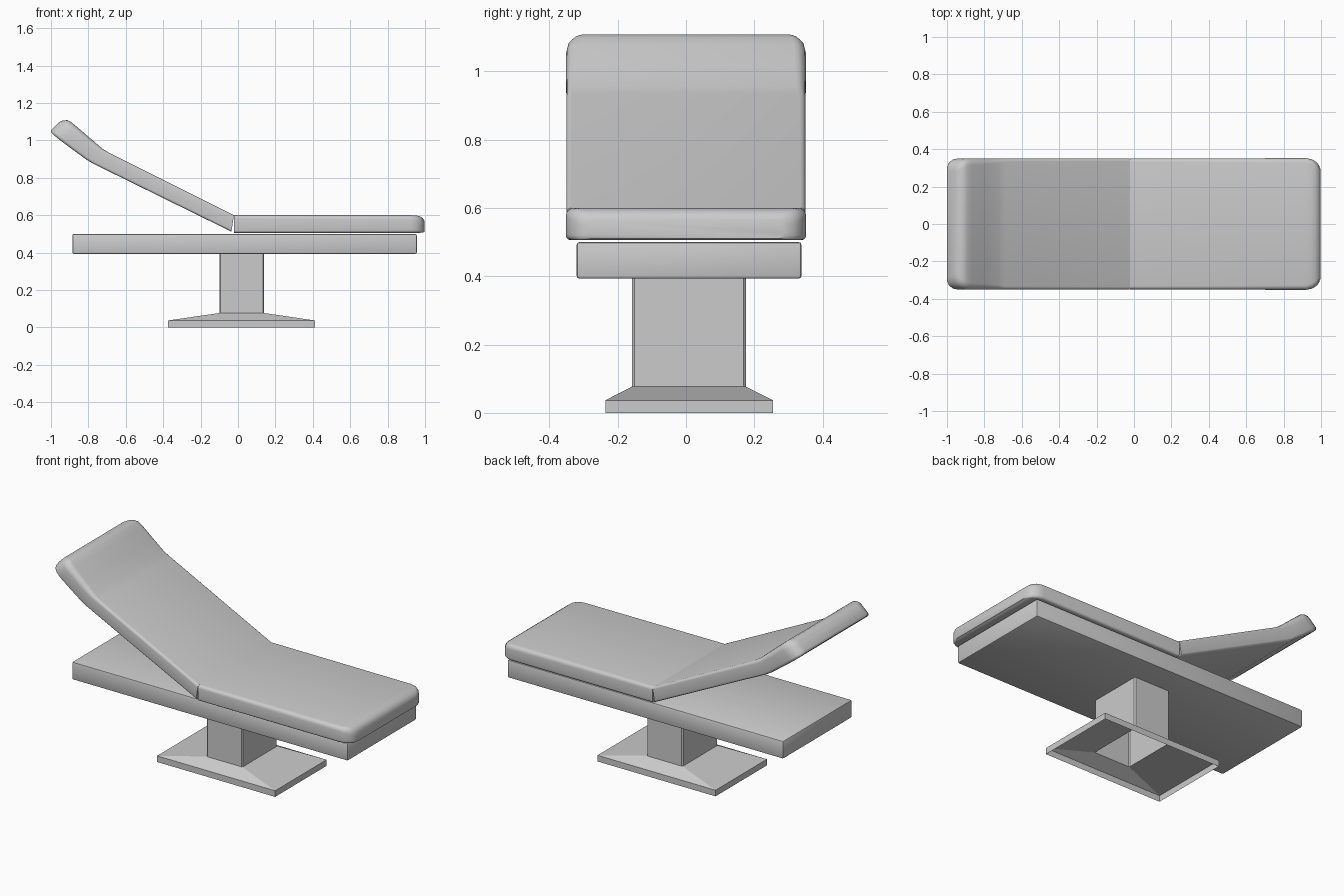
import bpy, bmesh
from math import sin, cos, pi, radians

if "Cube" in bpy.data.objects:
    bpy.data.objects.remove(bpy.data.objects["Cube"])


def finish(name, bm, angle=35):
    bmesh.ops.recalc_face_normals(bm, faces=bm.faces)
    me = bpy.data.meshes.new(name)
    bm.to_mesh(me)
    bm.free()
    ob = bpy.data.objects.new(name, me)
    bpy.context.collection.objects.link(ob)
    bpy.ops.object.select_all(action='DESELECT')
    ob.select_set(True)
    bpy.context.view_layer.objects.active = ob
    bpy.ops.object.shade_smooth_by_angle(angle=radians(angle))
    return ob


def bridge(bm, loops):
    for a, b in zip(loops, loops[1:]):
        n = len(a)
        for i in range(n):
            j = (i + 1) % n
            bm.faces.new((a[i], a[j], b[j], b[i]))


def rect(bm, x0, x1, y0, y1, z):
    return [bm.verts.new(p) for p in
            ((x0, y0, z), (x1, y0, z), (x1, y1, z), (x0, y1, z))]


def cushion(name, stations, segs=4):
    """Loft rounded sections; station = (top xz, bottom xz, half width, top edge, bottom edge)."""
    bm = bmesh.new()
    loops = []
    for (tx, tz), (bx, bz), w, et, eb in stations:
        t = ((tx - bx) ** 2 + (tz - bz) ** 2) ** 0.5
        loop = []
        for k, (sy, top) in enumerate(((1, 1), (-1, 1), (-1, 0), (1, 0))):
            e = et if top else eb
            h = min(e, t * 0.45)
            for i in range(segs + 1):
                a = k * pi / 2 + i * pi / 2 / segs
                y = sy * (w - e) + e * cos(a)
                s = ((t - h if top else h) + h * sin(a)) / t
                loop.append(bm.verts.new((bx + (tx - bx) * s, y, bz + (tz - bz) * s)))
        loops.append(loop)
    bridge(bm, loops)
    bm.faces.new(loops[0])
    bm.faces.new(loops[-1])
    return finish(name, bm, 40)


# Pedestal: hollow flared foot and column, open underneath
bm = bmesh.new()
bridge(bm, [rect(bm, -0.375, 0.413, -0.236, 0.254, 0),
            rect(bm, -0.375, 0.413, -0.236, 0.254, 0.037),
            rect(bm, -0.10, 0.14, -0.158, 0.175, 0.077),
            rect(bm, -0.10, 0.14, -0.158, 0.175, 0.396)])
uprights = [e for e in bm.edges if min(v.co.z for v in e.verts) < 0.1
            and max(v.co.z for v in e.verts) > 0.3]
bmesh.ops.bevel(bm, geom=uprights, offset=0.007, segments=1, affect='EDGES')
finish("pedestal", bm, 5)

# Bed frame: bevelled slab
bm = bmesh.new()
low = rect(bm, -0.885, 0.956, -0.32, 0.338, 0.393)
high = rect(bm, -0.885, 0.956, -0.32, 0.338, 0.5)
bridge(bm, [low, high])
bm.faces.new(low)
bm.faces.new(high)
bmesh.ops.bevel(bm, geom=bm.edges[:], offset=0.008, segments=2, profile=0.5, affect='EDGES')
finish("bed_frame", bm)

# Flat leg cushion with rounded foot end
cushion("leg_cushion", [
    ((-0.022, 0.60), (-0.022, 0.506), 0.35, 0.018, 0.012),
    ((0.92, 0.60), (0.92, 0.506), 0.352, 0.025, 0.015),
    ((0.95, 0.599), (0.95, 0.506), 0.346, 0.028, 0.015),
    ((0.973, 0.594), (0.973, 0.506), 0.333, 0.030, 0.015),
    ((0.988, 0.584), (0.988, 0.507), 0.316, 0.030, 0.015),
    ((0.998, 0.568), (0.998, 0.511), 0.290, 0.025, 0.015)])

# Raised back cushion with angled headrest and rounded end
cushion("back_cushion", [
    ((-0.022, 0.60), (-0.035, 0.512), 0.35, 0.015, 0.012),
    ((-0.69, 0.934), (-0.775, 0.876), 0.35, 0.018, 0.014),
    ((-0.725, 0.956), (-0.81, 0.897), 0.35, 0.025, 0.015),
    ((-0.80, 1.02), (-0.88, 0.948), 0.351, 0.032, 0.016),
    ((-0.866, 1.077), (-0.95, 1.0), 0.351, 0.036, 0.018),
    ((-0.892, 1.098), (-0.977, 1.022), 0.346, 0.036, 0.018),
    ((-0.912, 1.108), (-0.993, 1.036), 0.333, 0.034, 0.018),
    ((-0.935, 1.107), (-1.0, 1.046), 0.316, 0.030, 0.016),
    ((-0.957, 1.098), (-0.999, 1.056), 0.290, 0.022, 0.014)])
